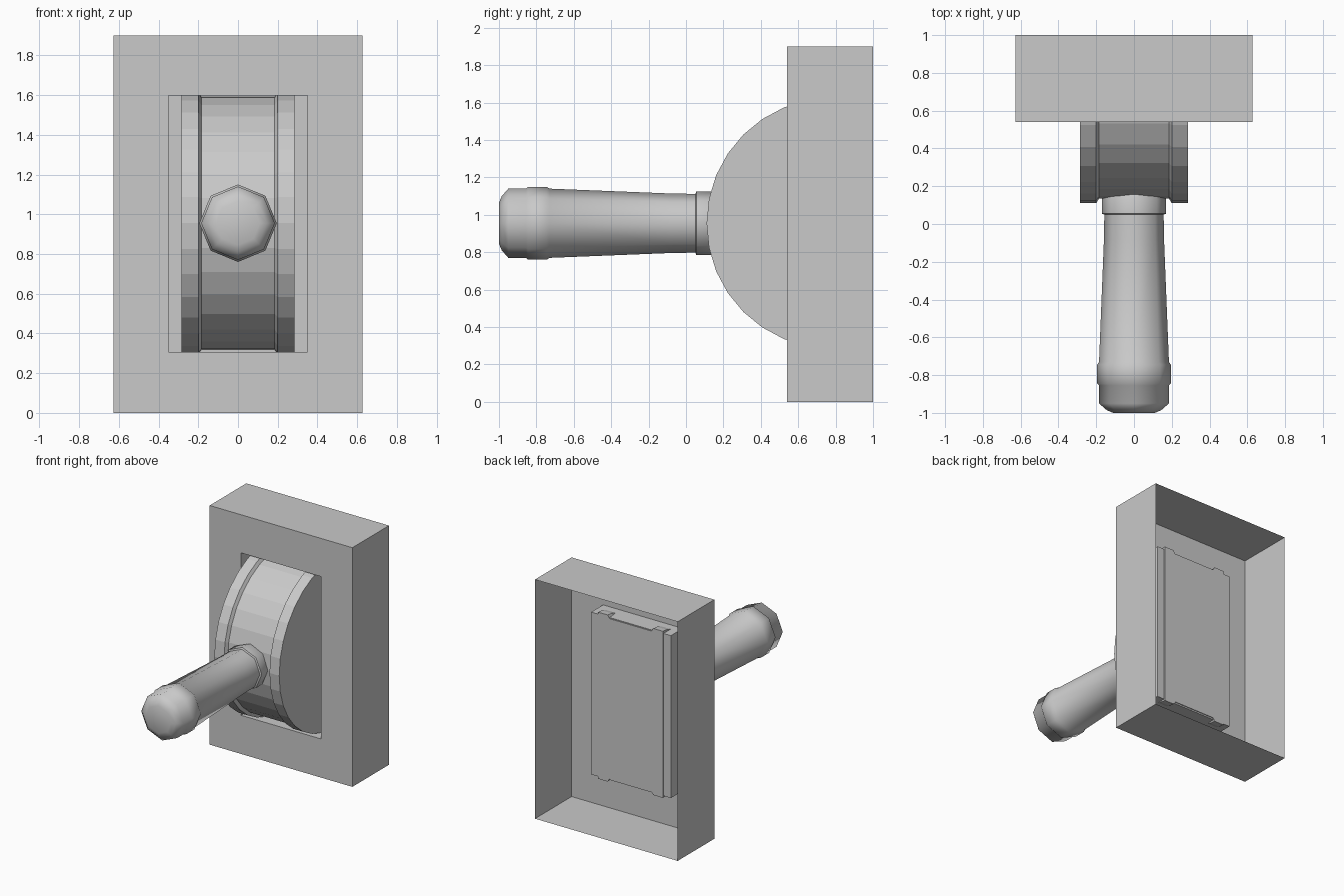
import bpy, bmesh, math
from mathutils import Vector

cube = bpy.data.objects.get("Cube")
if cube:
    bpy.data.objects.remove(cube, do_unlink=True)

AXIS_Z = 0.955

grey = bpy.data.materials.new("light grey")
grey.use_nodes = True
grey.diffuse_color = (0.588, 0.588, 0.588, 1)
grey.node_tree.nodes["Principled BSDF"].inputs["Base Color"].default_value = grey.diffuse_color


def make_object(name, bm):
    bmesh.ops.recalc_face_normals(bm, faces=bm.faces)
    mesh = bpy.data.meshes.new(name)
    bm.to_mesh(mesh)
    bm.free()
    mesh.materials.append(grey)
    obj = bpy.data.objects.new(name, mesh)
    bpy.context.collection.objects.link(obj)
    return obj


def bridge_rings(rings, cap_first, cap_last):
    """Join successive closed rings of points with quads."""
    bm = bmesh.new()
    loops = [[bm.verts.new(p) for p in ring] for ring in rings]
    for a, b in zip(loops, loops[1:]):
        for i in range(len(a)):
            j = (i + 1) % len(a)
            bm.faces.new((a[i], a[j], b[j], b[i]))
    if cap_first:
        bm.faces.new(loops[0][::-1])
    if cap_last:
        bm.faces.new(loops[-1])
    return bm


def circle(sides):
    return [(math.cos(2 * math.pi * i / sides), math.sin(2 * math.pi * i / sides))
            for i in range(sides)]


# Open-backed casing with a shallow recess in its front plate
def rectangle(half_x, z0, z1, y):
    return [(-half_x, y, z0), (half_x, y, z0), (half_x, y, z1), (-half_x, y, z1)]


outer = (0.627, 0, 1.9)
slot = (0.35, 0.307, 1.597)
make_object("casing", bridge_rings(
    [rectangle(*outer, 1.0), rectangle(*outer, 0.54),
     rectangle(*slot, 0.54), rectangle(*slot, 0.69)], False, True))

# Grooved drum, cut flat at the back
half = [(0.285, 0.67), (0.20, 0.67), (0.185, 0.645)]
profile = [(-x, r) for x, r in half] + half[::-1]
drum = bridge_rings([[(x, 0.78 - r * c, AXIS_Z + r * s) for c, s in circle(32)]
                     for x, r in profile], True, True)
cut = bmesh.ops.bisect_plane(drum, geom=drum.verts[:] + drum.edges[:] + drum.faces[:],
                             plane_co=Vector((0, 0.697, 0)), plane_no=Vector((0, 1, 0)),
                             clear_outer=True)
rim = [e for e in cut["geom_cut"] if isinstance(e, bmesh.types.BMEdge)]
bmesh.ops.holes_fill(drum, edges=rim)
make_object("drum", drum)

# Eight-sided handle with a collar, tapering shaft, ring and rounded cap
grip = [(0.18, 0.15), (0.13, 0.17), (0.055, 0.17), (0.05, 0.157), (-0.08, 0.159),
        (-0.73, 0.185), (-0.745, 0.195), (-0.845, 0.195), (-0.855, 0.185),
        (-0.95, 0.185), (-0.985, 0.145), (-1.0, 0.11)]
handle = make_object("handle", bridge_rings(
    [[(r * c, y, AXIS_Z + r * s) for c, s in circle(8)] for y, r in grip], True, True))
bpy.ops.object.select_all(action='DESELECT')
handle.select_set(True)
bpy.context.view_layer.objects.active = handle
bpy.ops.object.shade_smooth_by_angle(angle=math.radians(50))
